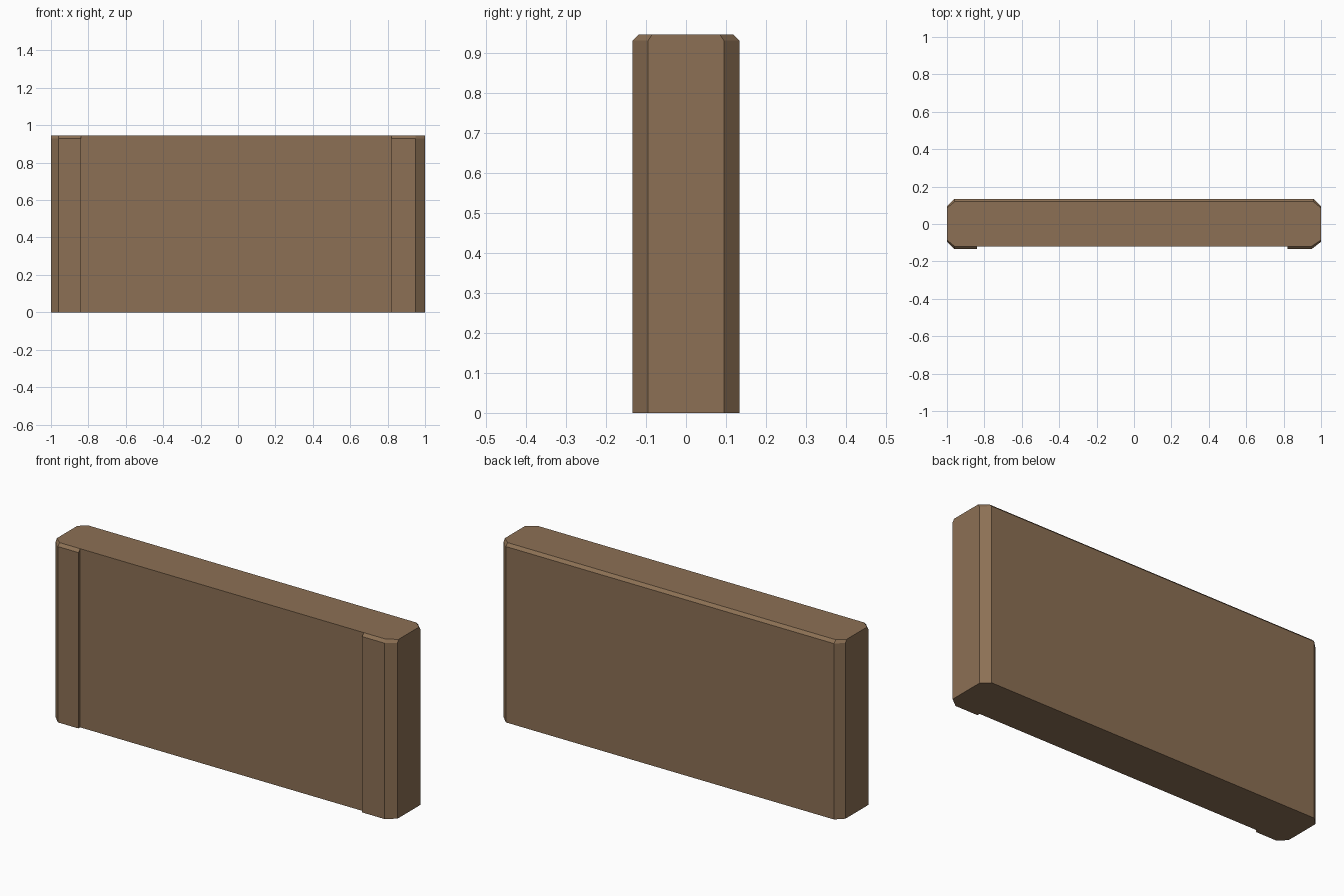
import bpy, bmesh

if "Cube" in bpy.data.objects:
    bpy.data.objects.remove(bpy.data.objects["Cube"])

HEIGHT, BEVEL_Z = 0.945, 0.93   # top, and start of the top bevel
D, DT = 0.134, 0.119            # half depth at the body and at the top

# Plan outline, counter-clockwise: x, y on the body, y at the top
plan = [
    (-1.0, -0.095, -0.085), (-0.96, -D, -DT),
    (-0.84, -D, -DT), (-0.84, -DT, -DT),      # recessed front panel
    (0.82, -DT, -DT), (0.82, -D, -DT),
    (0.95, -D, -DT), (1.0, -0.095, -0.085),
    (1.0, 0.095, 0.085), (0.96, D, DT),
    (-0.96, D, DT), (-1.0, 0.095, 0.085),
]

bm = bmesh.new()
rings = [
    [bm.verts.new((x, y, 0)) for x, y, t in plan],
    [bm.verts.new((x, y, BEVEL_Z)) for x, y, t in plan],
    [bm.verts.new((x, t, HEIGHT)) for x, y, t in plan],
]
# Side walls and top bevel
n = len(plan)
for low, high in zip(rings, rings[1:]):
    for i in range(n):
        j = (i + 1) % n
        bm.faces.new((low[i], low[j], high[j], high[i]))
# Caps
bm.faces.new(rings[0][::-1])
bm.faces.new(rings[2])
bmesh.ops.remove_doubles(bm, verts=bm.verts, dist=0.0005)
bmesh.ops.recalc_face_normals(bm, faces=bm.faces)

mesh = bpy.data.meshes.new("wall_block")
bm.to_mesh(mesh)
bm.free()
block = bpy.data.objects.new("wall_block", mesh)
bpy.context.collection.objects.link(block)

brown = bpy.data.materials.new("brown")
brown.diffuse_color = (0.262, 0.162, 0.089, 1)
brown.use_nodes = True
brown.node_tree.nodes["Principled BSDF"].inputs["Base Color"].default_value = brown.diffuse_color
mesh.materials.append(brown)
